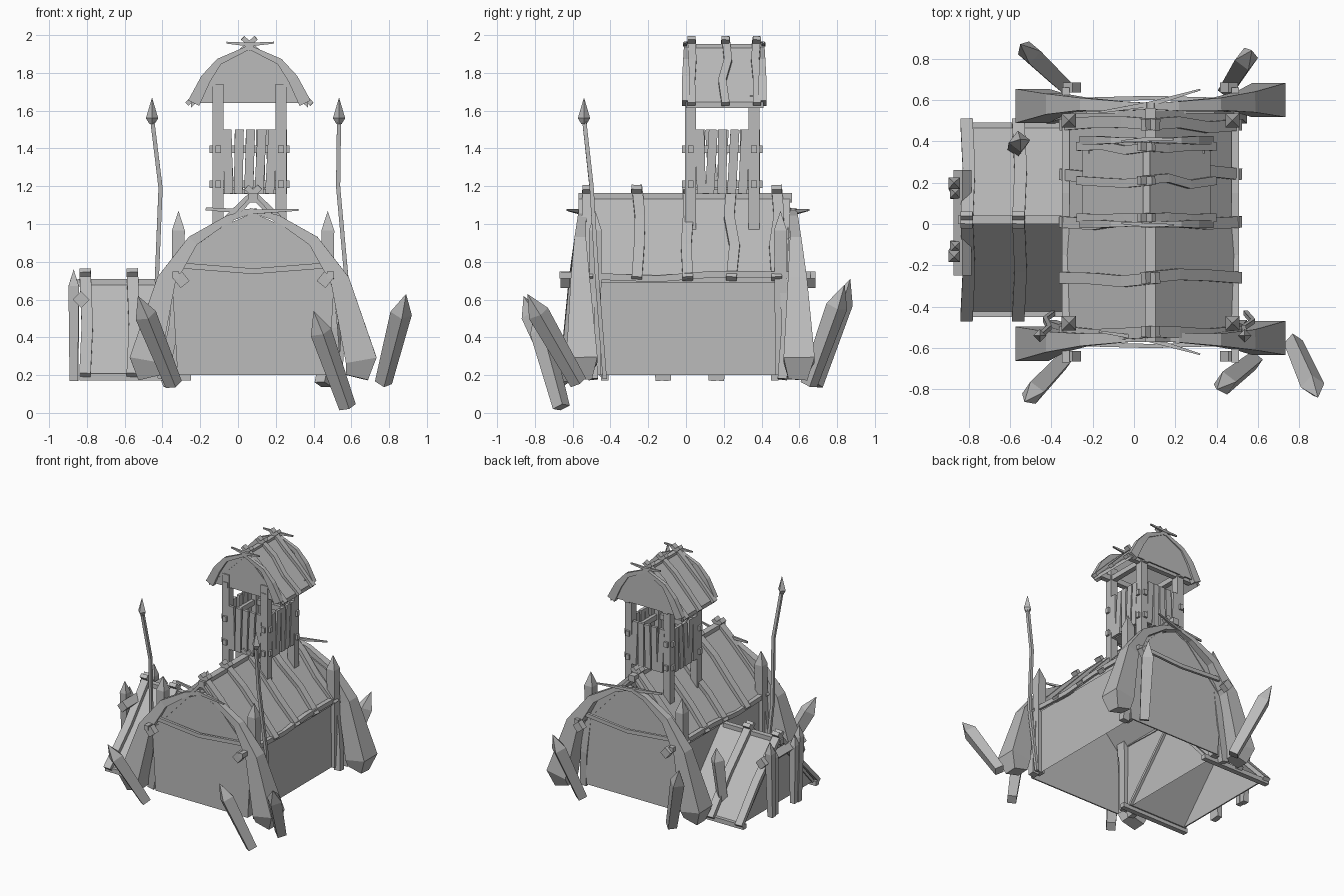
import bpy, bmesh, random
from mathutils import Vector

random.seed(4)
old = bpy.data.objects.get("Cube")
if old:
    bpy.data.objects.remove(old)

grey = bpy.data.materials.new("weathered_grey")
grey.use_nodes = True
grey.diffuse_color = (0.5, 0.5, 0.5, 1)
grey.node_tree.nodes["Principled BSDF"].inputs["Base Color"].default_value = (0.5, 0.5, 0.5, 1)
grey.node_tree.nodes["Principled BSDF"].inputs["Roughness"].default_value = 0.9


def finish(name, bm):
    bmesh.ops.remove_doubles(bm, verts=bm.verts[:], dist=0.0005)
    bmesh.ops.recalc_face_normals(bm, faces=bm.faces[:])
    mesh = bpy.data.meshes.new(name)
    bm.to_mesh(mesh)
    bm.free()
    mesh.materials.append(grey)
    obj = bpy.data.objects.new(name, mesh)
    bpy.context.collection.objects.link(obj)
    return obj


def limb(name, pts, sizes, side=(0, 1, 0)):
    """Four-sided bar along pts; each size is (width along side, width across)."""
    pts = [Vector(p) for p in pts]
    if isinstance(sizes, tuple):
        sizes = [sizes] * len(pts)
    bm = bmesh.new()
    rings = []
    for i, p in enumerate(pts):
        t = (pts[min(i + 1, len(pts) - 1)] - pts[max(i - 1, 0)]).normalized()
        u = Vector(side)
        u = (u - t * u.dot(t)).normalized()
        v = t.cross(u)
        a, b = sizes[i][0] / 2, sizes[i][1] / 2
        rings.append([bm.verts.new(p + u * a * su + v * b * sv)
                      for su, sv in ((1, 1), (-1, 1), (-1, -1), (1, -1))])
    for r, s in zip(rings, rings[1:]):
        for k in range(4):
            bm.faces.new((r[k], r[k - 1], s[k - 1], s[k]))
    bm.faces.new(rings[0])
    bm.faces.new(rings[-1])
    return finish(name, bm)


def prism(name, profile, axis, lo, hi, caps=True, closed=True):
    """Sweep a profile of (across, z) points along x or y."""
    bm = bmesh.new()
    place = (lambda c, z, d: (d, c, z)) if axis == "x" else (lambda c, z, d: (c, d, z))
    a, b = [[bm.verts.new(place(c, z, d)) for c, z in profile] for d in (lo, hi)]
    for i in range(0 if closed else 1, len(a)):
        bm.faces.new((a[i - 1], a[i], b[i], b[i - 1]))
    if caps:
        bm.faces.new(a)
        bm.faces.new(b)
    return finish(name, bm)


def spike(name, base, tip, width, shoulder=0.78, side=(0.6, 0.8, 0.1)):
    base, tip = Vector(base), Vector(tip)
    limb(name, [base, base.lerp(tip, shoulder), tip],
         [(width * 0.8,) * 2, (width,) * 2, (0, 0)], side)


def roof(name, half, cx, lo, hi, thick):
    (_, top), (d, low) = half
    prism(name, [(cx - d, low), (cx, top), (cx + d, low), (cx + d, low - thick),
                 (cx, top - thick), (cx - d, low - thick)], "y", lo, hi)


def battens(name, half, cx, ys, width, over):
    """Bent strips over both straight slopes, crossing above the ridge."""
    (_, top), (d, low) = half
    for y in ys:
        for s in (-1, 1):
            path = [(cx - s * over, y, top + over)]
            for t in (.3, .65):
                path.append((cx + s * (d * t + .008), y + random.uniform(-.02, .02),
                             top + (low - top) * t + .008))
            path.append((cx + s * (d + .02), y, low - .01))
            limb(name, path, (width, width * .6))


CX, TX = 0.08, 0.06          # centre lines of hall and tower
hall_half = [(0, 1.16), (0.41, 0.72)]
tower_half = [(0, 1.95), (0.31, 1.645)]

# Hall shell, open below
for s in (-1, 1):
    prism("hall_side_wall", [(CX + s * .40, .2), (CX + s * .40, .73)], "y", -.56, .53, False, False)
for y in (-.565, .535):
    prism("gable_wall", [(CX - .4, .2), (CX - .43, .7), (CX - .31, .92), (CX, 1.06),
                         (CX + .31, .92), (CX + .43, .7), (CX + .4, .2)], "y", y, y + .01)
roof("hall_roof", hall_half, CX, -.57, .55, .03)
battens("hall_batten", hall_half, CX, (-.52, -.26, .01, .24, .48), .055, .035)
limb("ridge_pole", [(CX, -.57, 1.14), (CX, .56, 1.14)], (.05, .05), (1, 0, 0))
for s in (-1, 1):
    x = CX + s * .41
    limb("eave_pole", [(x, -.67, .73), (x, -.15, .71), (x, .15, .735), (x, .66, .73)],
         (.035, .035), (1, 0, 0))

# Arched tusks, gable bars and lashings at both ends
for f, y in ((-1, -.56), (1, .58)):
    for s in (-1, 1):
        limb("arch_tusk",
             [(CX + s * d, y + f * o + s * w, z) for d, o, w, z in
              ((.55, 0, .012, .19), (.572, .005, .014, .28), (.46, .005, .005, .70),
               (.32, 0, 0, .91), (.13, -.01, 0, 1.03), (-.02, -.01, 0, 1.075))],
             [(.10, .12), (.165, .165), (.10, .10), (.06, .06), (.045, .035), (.03, .02)])
        limb("lashing_block", [(CX + s * .40, y + f * .08, .73), (CX + s * .36, y + f * .08, .68)],
             (.05, .06))
        limb("hall_corner_post", [(CX + s * .46 - .02, y - f * .07, .18),
                                  (CX + s * .42, y - f * .05, .45),
                                  (CX + s * .39, y - f * .06, .74)], (.05, .055))
        spike("corner_spike", (CX + s * .40, y - f * .08, .2), (CX + s * .395, y - f * .08, 1.07),
              .068, .88, (1, 0, 0))
    limb("gable_bar", [(CX - .38, y + f * .02, .78), (CX, y + f * .03, .75), (CX + .38, y + f * .02, .78)],
         (.02, .03))
    limb("crossing_stick", [(-.17, y - f * .04, 1.08), (.08, y, 1.065), (.32, y + f * .07, 1.075)],
         [(.01, .015), (.025, .025), (.008, .01)])

# Ground stakes leaning outward
for base, tip in (((.77, -.57, .16), (.89, -.84, .63)), ((.58, -.66, .03), (.40, -.80, .54)),
                  ((-.34, -.66, .15), (-.53, -.86, .62)), ((-.35, .68, .15), (-.55, .87, .71)),
                  ((.45, .65, .15), (.57, .84, .68))):
    spike("leaning_stake", base, tip, .082)

# Spears
for path in ([(-.39, -.43, .18), (-.43, -.46, .7), (-.41, -.50, 1.19), (-.455, -.54, 1.56)],
             [(.54, -.43, .18), (.575, -.47, .7), (.53, -.50, 1.2), (.535, -.54, 1.56)]):
    limb("spear_shaft", path, (.022, .022))
    x, y, z = path[-1]
    limb("spear_head", [(x, y, z - .03), (x, y, z), (x, y, z + .11)],
         [(.02, .02), (.046, .046), (0, 0)], side=(1, 1, 0))

# Tent-shaped side annex
YC = .02
prism("annex_roof", [(YC - .45, .2), (YC, .70), (YC + .45, .2), (YC + .42, .2),
                     (YC, .67), (YC - .42, .2)], "x", -.82, -.30)
prism("annex_end_wall", [(YC - .43, .2), (YC, .68), (YC + .43, .2)], "x", -.81, -.80)
limb("annex_ridge_pole", [(-.85, YC, .69), (-.35, YC, .69)], (.04, .04))
for s in (-1, 1):
    limb("annex_sill", [(-.84, YC + s * .45, .19), (-.25, YC + s * .45, .19)], (.04, .035))
    for x in (-.81, -.56):
        limb("annex_batten", [(x, YC - s * .03, .755), (x + .012, YC + s * .24, .46),
                              (x, YC + s * .48, .2)], (.06, .03), (1, 0, 0))
    spike("annex_spike", (-.87, YC + s * .16, .17), (-.87, YC + s * .18, .76), .055, .85, (1, 0, 0))
    spike("annex_short_spike", (-.865, YC + s * .12, .17), (-.865, YC + s * .13, .70), .05, .85, (1, 0, 0))
limb("annex_crossbar", [(-.83, -.25, .6), (-.83, .26, .6)], (.062, .062), (1, 0, 1))
spike("annex_stake", (-.57, .36, .28), (-.55, .41, .71), .075)

# Watchtower frame
X0, X1, Y0, Y1 = -.105, .228, .025, .36
for x in (X0, X1):
    for y in (Y0, Y1):
        limb("tower_post", [(x, y, .93), (x, y, 1.74)], (.058, .058))
    limb("tower_top_beam", [(x, -.01, 1.66), (x, .41, 1.66)], (.04, .04), (1, 0, 0))
for y in (Y0, Y1):
    limb("tower_cross_beam", [(-.22, y, 1.66), (.34, y, 1.66)], (.04, .04))
prism("tower_floor", [(X0, 1.16), (X1, 1.16), (X1, 1.185), (X0, 1.185)], "y", Y0, Y1)

# Railings through the posts, with crooked slats outside them
for n in range(4):
    a, b = [((X0, Y0), (X1, Y0)), ((X0, Y1), (X1, Y1)), ((X0, Y0), (X0, Y1)), ((X1, Y0), (X1, Y1))][n]
    a, b = Vector((*a, 0)), Vector((*b, 0))
    run = (b - a).normalized()
    out = Vector(((0, -1, 0), (0, 1, 0), (-1, 0, 0), (1, 0, 0))[n]) * .02
    for z in (1.21, 1.395):
        up = Vector((0, 0, z))
        limb("rail", [a - run * .045 + up, b + run * .045 + up], (.04, .03), (0, 0, 1))
    for i in range(5):
        p = a.lerp(b, (i + .9) / 5.8) + out
        lean = run * random.uniform(-.012, .012)
        limb("rail_slat", [p - lean + Vector((0, 0, 1.16)), p + lean + Vector((0, 0, 1.5))],
             (.047, .022), run)

# Watchtower roof
roof("tower_roof", tower_half, TX, 0, .41, .03)
battens("tower_batten", tower_half, TX, (.03, .21, .375), .042, .035)
limb("tower_ridge_pole", [(TX, -.005, 1.935), (TX, .415, 1.935)], (.035, .035), (1, 0, 0))
for f, y in ((-1, .005), (1, .40)):
    prism("tower_gable", [(TX - .27, 1.65), (TX - .18, 1.84), (TX, 1.93), (TX + .18, 1.84),
                          (TX + .27, 1.65)], "y", y, y + .01)
    for s in (-1, 1):
        limb("tower_tusk", [(TX + s * d, y + f * .005, z) for d, z in
                            ((.295, 1.64), (.23, 1.77), (.16, 1.86), (-.02, 1.945))],
             [(.04, .065), (.04, .055), (.03, .035), (.02, .02)])
    limb("tower_stick", [(TX - .12, y, 1.96), (TX, y + f * .01, 1.95), (TX + .13, y + f * .01, 1.96)],
         [(.01, .01), (.02, .02), (.01, .01)])
